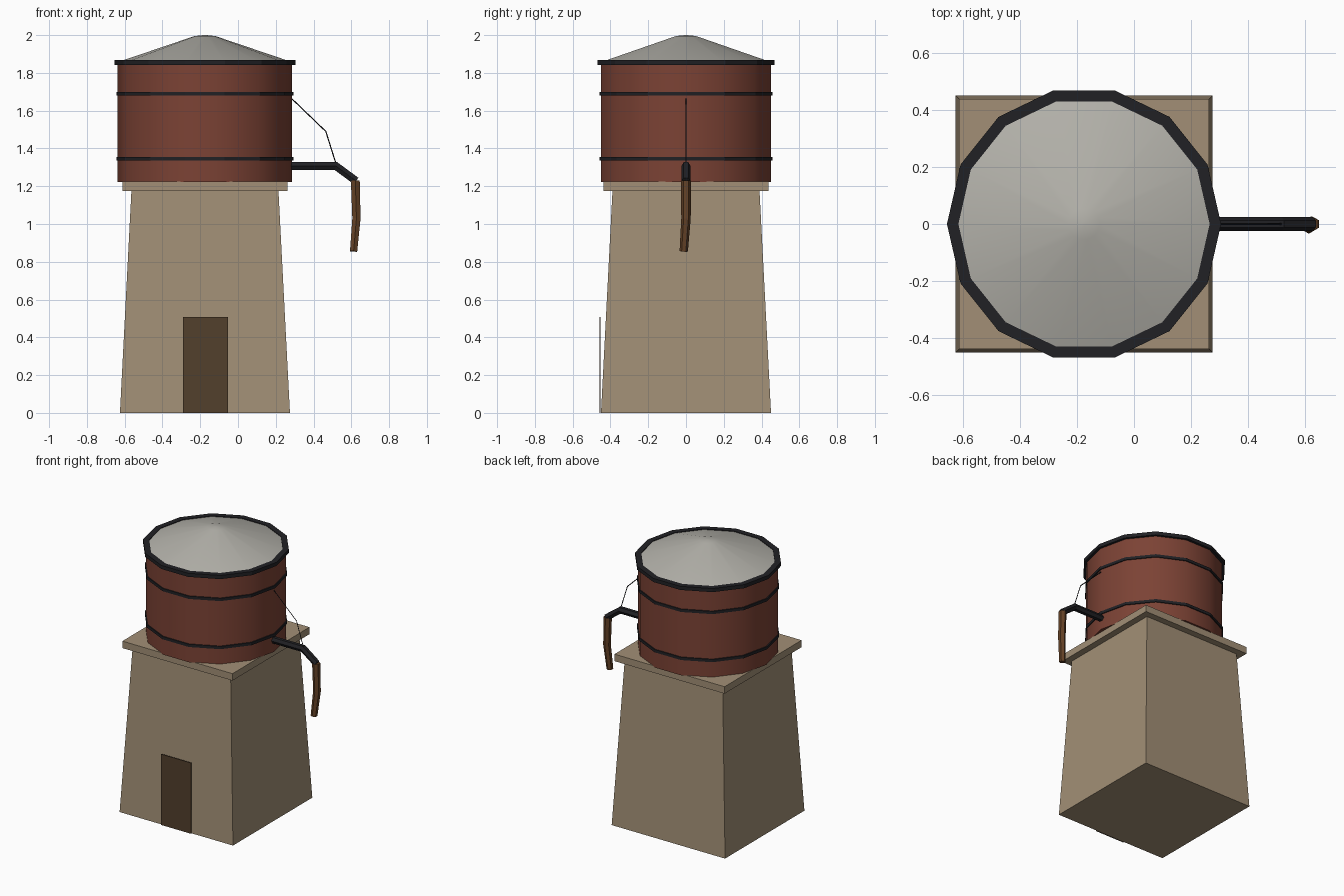
import bpy, bmesh, math
from mathutils import Vector

if "Cube" in bpy.data.objects:
    bpy.data.objects.remove(bpy.data.objects["Cube"])

CX = -0.175   # tower axis
SIDES = 14


def material(name, rgb):
    m = bpy.data.materials.new(name)
    m.diffuse_color = (*rgb, 1)
    m.use_nodes = True
    m.node_tree.nodes["Principled BSDF"].inputs["Base Color"].default_value = m.diffuse_color
    return m


STONE = material("stone", (0.36, 0.275, 0.18))
DOOR = material("dark_wood", (0.085, 0.05, 0.025))
RED = material("red_paint", (0.20, 0.055, 0.035))
BLACK = material("black_iron", (0.015, 0.015, 0.018))
ROOF = material("roof_metal", (0.45, 0.44, 0.40))
HOSE = material("brown_leather", (0.13, 0.055, 0.02))


def finish(name, bm, mat, smooth=False):
    bmesh.ops.recalc_face_normals(bm, faces=bm.faces)
    mesh = bpy.data.meshes.new(name)
    bm.to_mesh(mesh)
    bm.free()
    ob = bpy.data.objects.new(name, mesh)
    bpy.context.collection.objects.link(ob)
    mesh.materials.append(mat)
    if smooth:
        bpy.ops.object.select_all(action='DESELECT')
        ob.select_set(True)
        bpy.context.view_layer.objects.active = ob
        bpy.ops.object.shade_smooth_by_angle(angle=math.radians(40))
    return ob


def block(name, cx, cy, hx, hy, z0, z1, mat, top=1.0):
    """Box whose top is scaled by `top`."""
    bm = bmesh.new()
    bmesh.ops.create_cube(bm, size=2)
    for v in bm.verts:
        s = top if v.co.z > 0 else 1
        v.co = (cx + v.co.x * hx * s, cy + v.co.y * hy * s, z1 if v.co.z > 0 else z0)
    return finish(name, bm, mat)


def bridge(bm, a, b):
    n = len(a)
    for i in range(n):
        bm.faces.new((a[i], a[(i + 1) % n], b[(i + 1) % n], b[i]))


def lathe(name, profile, mat, closed=False, smooth=False):
    """Turn (radius, z) points about the tower axis; ends capped, or profile closed."""
    bm = bmesh.new()
    rings = [[bm.verts.new((CX + r * math.cos(math.tau * i / SIDES),
                            r * math.sin(math.tau * i / SIDES), z)) for i in range(SIDES)]
             for r, z in profile]
    for a, b in zip(rings, rings[1:]):
        bridge(bm, a, b)
    if closed:
        bridge(bm, rings[-1], rings[0])
    else:
        bm.faces.new(rings[0])
        bm.faces.new(rings[-1])
    return finish(name, bm, mat, smooth)


def tube(name, points, radii, mat, sides=6, smooth=False):
    """Mitred tube along a path lying close to the XZ plane."""
    bm = bmesh.new()
    pts = [Vector(p) for p in points]
    rings = []
    for k, p in enumerate(pts):
        d0 = (p - pts[k - 1]).normalized() if k else None
        d1 = (pts[k + 1] - p).normalized() if k + 1 < len(pts) else None
        t = ((d0 or d1) + (d1 or d0)).normalized()
        stretch = 1 / t.dot(d0 or d1)
        n = Vector((0, 1, 0)).cross(t).normalized()
        b = t.cross(n)
        rings.append([bm.verts.new(p + radii[k] * (b * math.cos(math.tau * i / sides)
                                                   + n * stretch * math.sin(math.tau * i / sides)))
                      for i in range(sides)])
    for a, b in zip(rings, rings[1:]):
        bridge(bm, a, b)
    bm.faces.new(rings[0])
    bm.faces.new(rings[-1])
    return finish(name, bm, mat, smooth)


# Tapered stone base, slab and door
block("tower_base", CX, 0, 0.45, 0.45, 0, 1.175, STONE, top=0.865)
block("platform_slab", CX, 0, 0.437, 0.437, 1.175, 1.225, STONE)
block("door", -0.172, -0.455, 0.119, 0.003, 0, 0.508, DOOR)

# Tank with iron hoops, rim and shallow conical roof
lathe("tank", [(0.462, 1.222), (0.462, 1.86)], RED, smooth=True)
for label, z in (("lower", 1.345), ("upper", 1.69)):
    lathe(label + "_hoop", [(0.455, z - 0.01), (0.469, z - 0.01),
                            (0.469, z + 0.01), (0.455, z + 0.01)], BLACK, closed=True)
lathe("tank_rim", [(0.44, 1.843), (0.48, 1.843), (0.48, 1.869), (0.44, 1.869)], BLACK, closed=True)
lathe("roof", [(0.45, 1.861), (0.055, 1.995), (0.008, 2.0)], ROOF, smooth=True)

# Spout, hanging hose and pull cable
tube("spout_pipe", [(0.24, 0, 1.307), (0.518, 0, 1.307), (0.625, 0, 1.228)], [0.024] * 3, BLACK)
tube("hose", [(0.621, 0, 1.23), (0.627, 0, 1.03), (0.612, -0.012, 0.855)],
     [0.027, 0.025, 0.022], HOSE)
tube("pull_cable", [(0.28, 0, 1.668), (0.465, 0, 1.49), (0.52, 0, 1.315)], [0.003] * 3, BLACK, sides=4)
